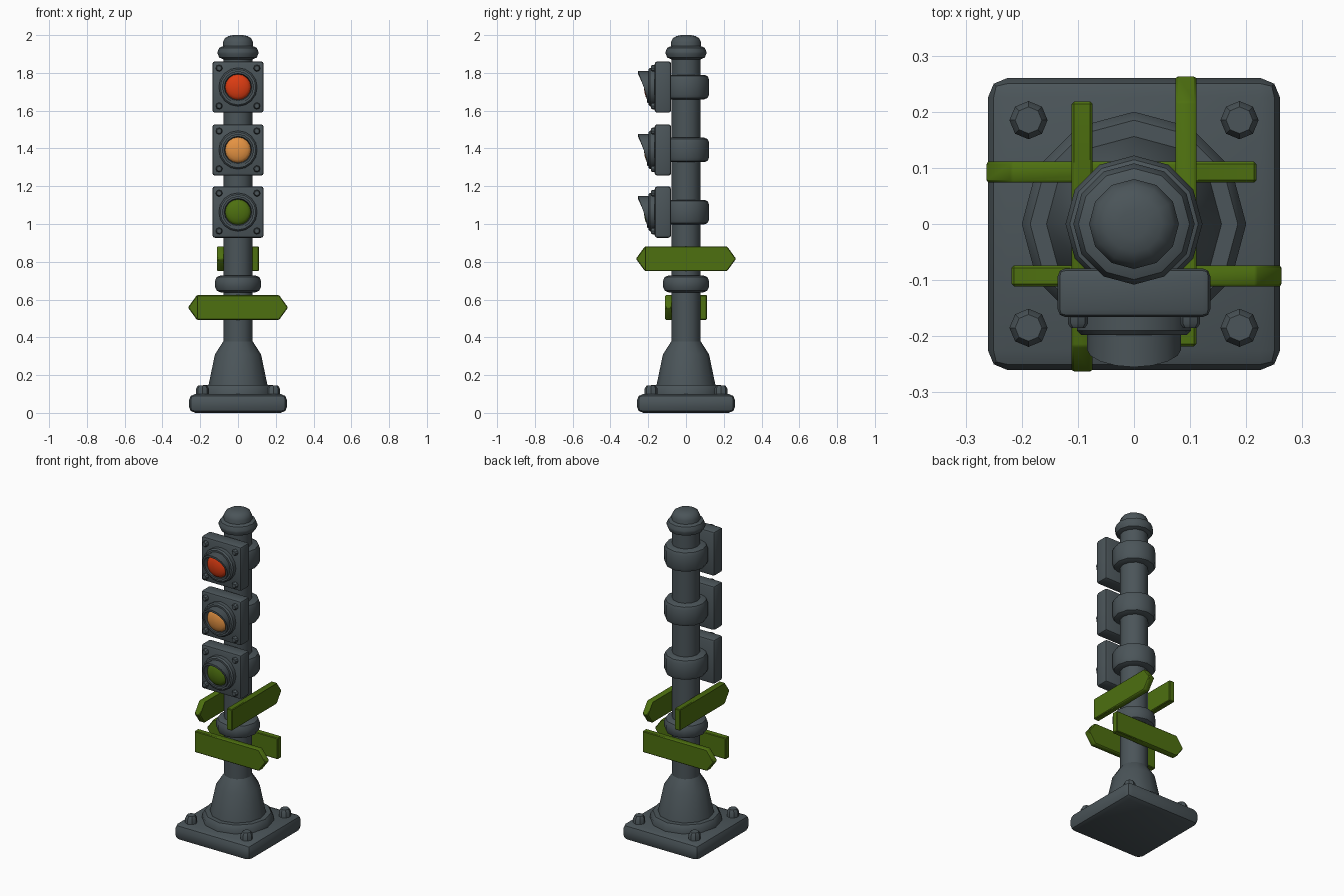
import bpy, bmesh, math
from mathutils import Matrix

if "Cube" in bpy.data.objects:
    bpy.data.objects.remove(bpy.data.objects["Cube"])


def material(name, rgb):
    m = bpy.data.materials.new(name)
    m.diffuse_color = (*rgb, 1)
    m.use_nodes = True
    m.node_tree.nodes["Principled BSDF"].inputs["Base Color"].default_value = m.diffuse_color
    return m


GREY = material("slate grey", (0.07, 0.09, 0.10))
GREEN = material("sign green", (0.075, 0.16, 0.005))
RED = material("lamp red", (0.72, 0.045, 0.006))
AMBER = material("lamp amber", (0.78, 0.29, 0.055))
FACE_FRONT = Matrix.Rotation(math.pi / 2, 4, 'X')   # local +z becomes -y


def finish(name, bm, mat, matrix=Matrix(), bevel=0, segments=2):
    bmesh.ops.transform(bm, matrix=matrix, verts=bm.verts)
    if bevel:
        bmesh.ops.bevel(bm, geom=bm.edges[:], offset=bevel, segments=segments,
                        profile=0.5, affect='EDGES', clamp_overlap=True)
    bmesh.ops.recalc_face_normals(bm, faces=bm.faces)
    mesh = bpy.data.meshes.new(name)
    bm.to_mesh(mesh)
    bm.free()
    mesh.materials.append(mat)
    ob = bpy.data.objects.new(name, mesh)
    bpy.context.collection.objects.link(ob)
    bpy.ops.object.select_all(action='DESELECT')
    ob.select_set(True)
    bpy.context.view_layer.objects.active = ob
    bpy.ops.object.shade_smooth_by_angle(angle=math.radians(35))
    return ob


def lathe(name, profile, mat, sides=12, matrix=Matrix()):
    """Turn (radius, height) points around local z, capping both ends."""
    bm = bmesh.new()
    rings = [[bm.verts.new((r * math.cos(2 * math.pi * i / sides),
                            r * math.sin(2 * math.pi * i / sides), h))
              for i in range(sides)] for r, h in profile]
    for a, b in zip(rings, rings[1:]):
        for i in range(sides):
            j = (i + 1) % sides
            bm.faces.new((a[i], a[j], b[j], b[i]))
    bm.faces.new(rings[0])
    bm.faces.new(rings[-1])
    return finish(name, bm, mat, matrix)


def box(name, centre, size, mat, bevel, segments=2):
    bm = bmesh.new()
    bmesh.ops.create_cube(bm, size=1)
    m = Matrix.Translation(centre) @ Matrix.Diagonal((*size, 1))
    return finish(name, bm, mat, m, bevel, segments)


def band(r, z0, z1, c):
    """Profile of a collar with rounded edges."""
    k = c * 0.3
    return [(0.06, z0), (r - c, z0), (r - k, z0 + k), (r, z0 + c),
            (r, z1 - c), (r - k, z1 - k), (r - c, z1), (0.06, z1)]


def bolt(name, r, h, matrix):
    lathe(name, [(r, 0), (r, h * 0.7), (r * 0.7, h)], GREY, 8, matrix)


def visor(name, cz, sides=16):
    """Tube whose front rim reaches furthest at the top."""
    bm = bmesh.new()
    loops = [[], [], [], []]
    for i in range(sides):
        a = 2 * math.pi * i / sides
        c, s = math.cos(a), math.sin(a)
        front = -0.205 - 0.05 * ((s + 1) / 2) ** 1.4
        for loop, r, y in zip(loops, (0.084, 0.084, 0.072, 0.066),
                              (-0.17, front, front, -0.18)):
            loop.append(bm.verts.new((r * c, y, cz + r * s)))
    for k in range(4):
        a, b = loops[k], loops[(k + 1) % 4]
        for i in range(sides):
            j = (i + 1) % sides
            bm.faces.new((a[i], a[j], b[j], b[i]))
    finish(name, bm, GREY)


def sign(name, z, turn):
    """Arrow board in front of the pole, pointing +x, then turned around z."""
    bm = bmesh.new()
    outline = [(-0.218, -0.065), (0.218, -0.065), (0.265, 0),
               (0.218, 0.065), (-0.218, 0.065)]
    f = bm.faces.new([bm.verts.new((x, -0.074, h)) for x, h in outline])
    ext = bmesh.ops.extrude_face_region(bm, geom=[f])
    bmesh.ops.translate(bm, vec=(0, -0.037, 0),
                        verts=[v for v in ext['geom'] if isinstance(v, bmesh.types.BMVert)])
    m = Matrix.Translation((0, 0, z)) @ Matrix.Rotation(math.radians(turn), 4, 'Z')
    finish(name, bm, GREEN, m, 0.004, 1)


# Base plate with bolts
box("base_plate", (0, 0, 0.05), (0.52, 0.52, 0.10), GREY, 0.034)
for x in (-0.188, 0.188):
    for y in (-0.185, 0.185):
        bolt("base_bolt", 0.034, 0.055, Matrix.Translation((x, y, 0.09)))

# Flared foot, pole, collar and cap
lathe("foot", [(0.2, 0.09), (0.2, 0.125), (0.185, 0.147), (0.156, 0.147),
               (0.122, 0.31), (0.077, 0.38)], GREY)
lathe("pole", [(0.078, 0.3), (0.078, 1.9)], GREY)
lathe("pole_collar", band(0.122, 0.638, 0.728, 0.03), GREY)
lathe("cap_ring", band(0.108, 1.872, 1.942, 0.03), GREY)
lathe("cap_dome", [(0.08, 1.9), (0.08, 1.962), (0.07, 1.983), (0.05, 1.995),
                   (0.025, 2.0)], GREY)

# Three signal lamps
for label, cz, mat in (("red", 1.725, RED), ("amber", 1.392, AMBER), ("green", 1.063, GREEN)):
    lathe(label + "_clamp", band(0.122, cz - 0.065, cz + 0.065, 0.025), GREY)
    box(label + "_housing", (0, -0.1225, cz), (0.272, 0.087, 0.272), GREY, 0.014)
    for x in (-0.1, 0.1):
        for z in (-0.1, 0.1):
            bolt(label + "_housing_bolt", 0.018, 0.025,
                 Matrix.Translation((x, -0.16, cz + z)) @ FACE_FRONT)
    at = Matrix.Translation((0, 0, cz)) @ FACE_FRONT
    lathe(label + "_lamp_ring", [(0.102, 0.16), (0.102, 0.19), (0.094, 0.198),
                                 (0.08, 0.198)], GREY, 16, at)
    visor(label + "_visor", cz)
    lathe(label + "_lens", [(0.069 * math.cos(t), 0.196 + 0.026 * math.sin(t))
                            for t in (0, 0.35, 0.7, 1.05, 1.35, 1.54)], mat, 16, at)

# Arrow signs, two per level
sign("lower_sign_front", 0.558, 0)
sign("lower_sign_back", 0.558, 180)
sign("upper_sign_right", 0.816, 90)
sign("upper_sign_left", 0.816, 270)
